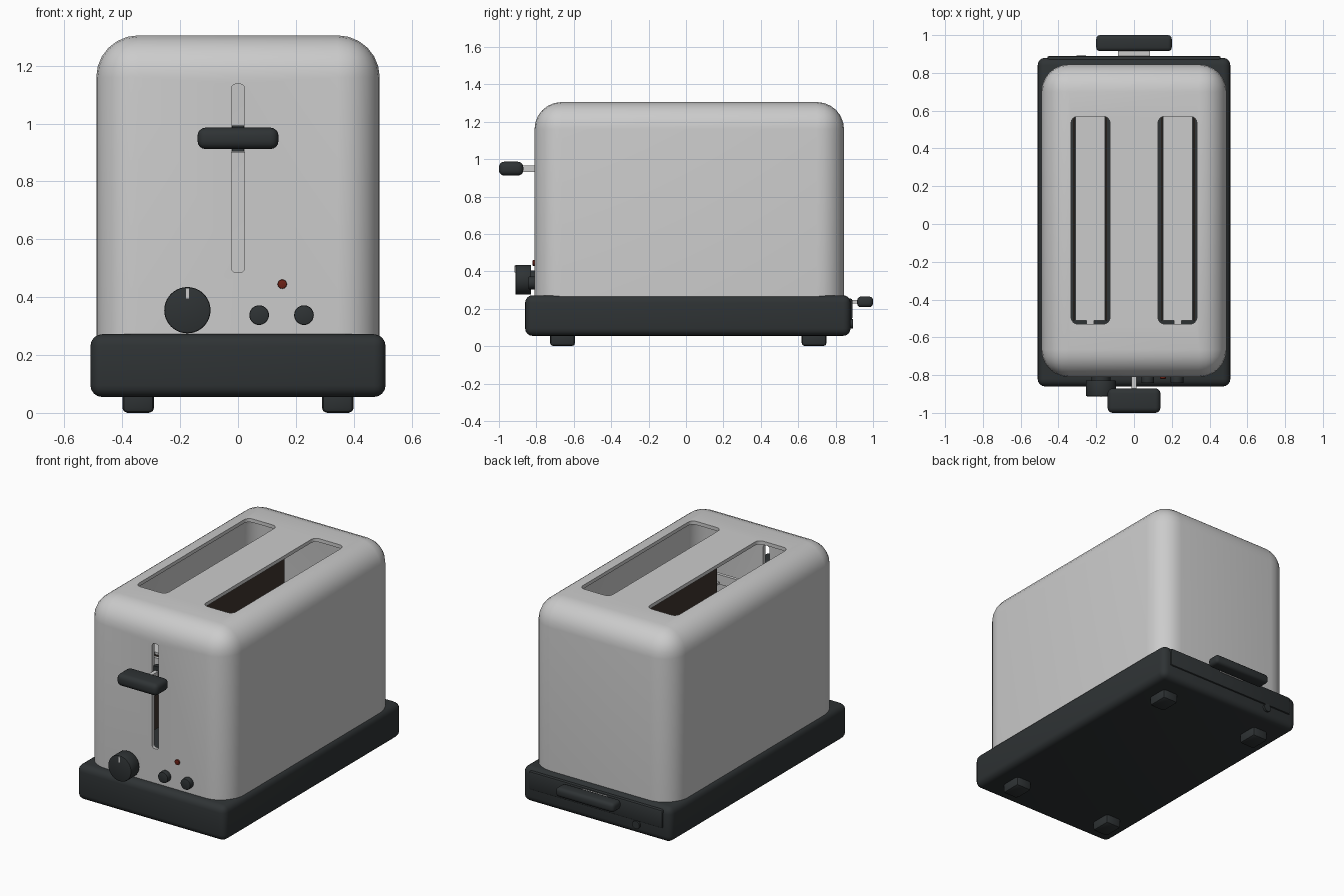
import bpy, bmesh, math
from mathutils import Matrix, Vector

if "Cube" in bpy.data.objects:
    bpy.data.objects.remove(bpy.data.objects["Cube"])


def material(name, rgb):
    m = bpy.data.materials.new(name)
    m.diffuse_color = (*rgb, 1)
    m.use_nodes = True
    m.node_tree.nodes["Principled BSDF"].inputs["Base Color"].default_value = m.diffuse_color
    return m


DARK = material("dark_plastic", (0.028, 0.033, 0.035))
BROWN = material("heater_brown", (0.05, 0.035, 0.027))
RED = material("lamp_red", (0.15, 0.015, 0.008))


def finish(name, bm, mat=None):
    me = bpy.data.meshes.new(name)
    bm.to_mesh(me)
    bm.free()
    ob = bpy.data.objects.new(name, me)
    bpy.context.collection.objects.link(ob)
    if mat:
        me.materials.append(mat)
    return ob


def smooth(ob, angle=35):
    bpy.ops.object.select_all(action='DESELECT')
    bpy.context.view_layer.objects.active = ob
    ob.select_set(True)
    bpy.ops.object.shade_smooth_by_angle(angle=math.radians(angle))
    return ob


def box_bm(lo, hi):
    lo, hi = Vector(lo), Vector(hi)
    bm = bmesh.new()
    bmesh.ops.create_cube(bm, size=1, matrix=Matrix.Translation((lo + hi) / 2)
                          @ Matrix.Diagonal((*(hi - lo), 1)))
    return bm


def box(name, lo, hi, r=0, seg=3, mat=None, axis=None):
    """Box with all edges rounded, or only those parallel to axis."""
    bm = box_bm(lo, hi)
    if r:
        edges = [e for e in bm.edges if axis is None
                 or abs(e.verts[0].co[axis] - e.verts[1].co[axis]) > 1e-5]
        bmesh.ops.bevel(bm, geom=edges, offset=r, segments=seg, profile=0.5,
                        affect='EDGES', clamp_overlap=True)
    return smooth(finish(name, bm, mat))


def disc(name, x, z, r, y0, y1, mat, bevel=0.0, sides=32):
    """Cylinder along y."""
    bm = bmesh.new()
    bmesh.ops.create_cone(bm, cap_ends=True, segments=sides, radius1=r, radius2=r,
                          depth=abs(y1 - y0),
                          matrix=Matrix.Translation((x, (y0 + y1) / 2, z))
                          @ Matrix.Rotation(math.pi / 2, 4, 'X'))
    if bevel:
        rim = [e for e in bm.edges if abs(e.verts[0].co.y - e.verts[1].co.y) < 1e-5]
        bmesh.ops.bevel(bm, geom=rim, offset=bevel, segments=2, profile=0.5, affect='EDGES')
    return smooth(finish(name, bm, mat))


def apply_modifiers(ob):
    bpy.ops.object.select_all(action='DESELECT')
    bpy.context.view_layer.objects.active = ob
    ob.select_set(True)
    for m in list(ob.modifiers):
        bpy.ops.object.modifier_apply(modifier=m.name)


# Metal shell: open-bottomed rounded box with wall thickness
bm = box_bm((-0.49, -0.81, 0.24), (0.49, 0.845, 1.305))
bottom = [f for f in bm.faces if f.normal.z < -0.5]
bmesh.ops.delete(bm, geom=bottom, context='FACES_ONLY')
edges = [e for e in bm.edges if not e.is_boundary]
bmesh.ops.bevel(bm, geom=edges, offset=0.145, segments=6, profile=0.5, affect='EDGES')
shell = finish("shell", bm)
sol = shell.modifiers.new("wall", 'SOLIDIFY')
sol.thickness, sol.offset = 0.022, -1

# Bread slots in the top, lever slit in the front
cutters = [box("slot_cutter", (x - 0.103, -0.53, 1.2), (x + 0.103, 0.57, 1.4), 0.035, 4, axis=2)
           for x in (-0.23, 0.23)]
cutters.append(box("slit_cutter", (-0.022, -0.9, 0.485), (0.022, -0.7, 1.137), 0.015, 3, axis=1))
for c in cutters:
    c.hide_render = True
    b = shell.modifiers.new("cut", 'BOOLEAN')
    b.object, b.operation, b.solver = c, 'DIFFERENCE', 'EXACT'
apply_modifiers(shell)
for c in cutters:
    bpy.data.objects.remove(c)
smooth(shell)

# Plastic base and four feet
box("base", (-0.51, -0.86, 0.055), (0.51, 0.88, 0.272), 0.04, 4, DARK)
for sx in (-1, 1):
    for y in (-0.66, 0.685):
        box("foot", (sx * 0.345 - 0.055, y - 0.067, 0), (sx * 0.345 + 0.055, y + 0.067, 0.09),
            0.018, 2, DARK)

# Crumb tray front, tongue and handle at the back, cord outlet
box("tray_front", (-0.46, 0.84, 0.14), (0.46, 0.89, 0.255), 0.012, 2, DARK)
box("tray_tongue", (-0.085, 0.86, 0.228), (0.085, 0.94, 0.246))
box("tray_handle", (-0.2, 0.915, 0.208), (0.2, 1.0, 0.265), 0.02, 3, DARK)
disc("cord_outlet", -0.28, 0.12, 0.025, 0.86, 0.893, DARK, sides=16)

# Heater panels and bread carriers
for x in (-0.318, -0.147, 0.147, 0.318):
    box("heater_panel", (x - 0.004, -0.51, 0.35), (x + 0.004, 0.66, 1.12), mat=BROWN)
for x in (-0.2325, 0.2325):
    box("bread_carrier", (x - 0.078, -0.51, 0.90), (x + 0.078, 0.64, 0.915))
box("carrier_link", (-0.31, -0.65, 0.90), (0.31, -0.63, 0.96))
for sx in (-1, 1):
    box("carrier_arm", (sx * 0.2325 - 0.02, -0.64, 0.90), (sx * 0.2325 + 0.02, -0.5, 0.915))

# Lever
box("lever_stem", (-0.012, -0.9, 0.932), (0.012, -0.64, 0.966))
box("lever_collar", (-0.021, -0.80, 0.903), (0.021, -0.77, 0.993), mat=DARK)
box("lever_handle", (-0.14, -1.0, 0.912), (0.14, -0.87, 0.986), 0.028, 4, DARK)

# Browning knob with pointer, buttons and lamp
disc("knob", -0.175, 0.355, 0.08, -0.912, -0.828, DARK, 0.006, 40)
disc("knob_shaft", -0.175, 0.355, 0.05, -0.84, -0.80, DARK)
box("knob_pointer", (-0.18, -0.916, 0.395), (-0.17, -0.90, 0.43))
for x in (0.073, 0.228):
    disc("button", x, 0.338, 0.034, -0.843, -0.80, DARK, 0.005)
disc("lamp", 0.153, 0.445, 0.016, -0.82, -0.80, RED, 0.004, 20)
